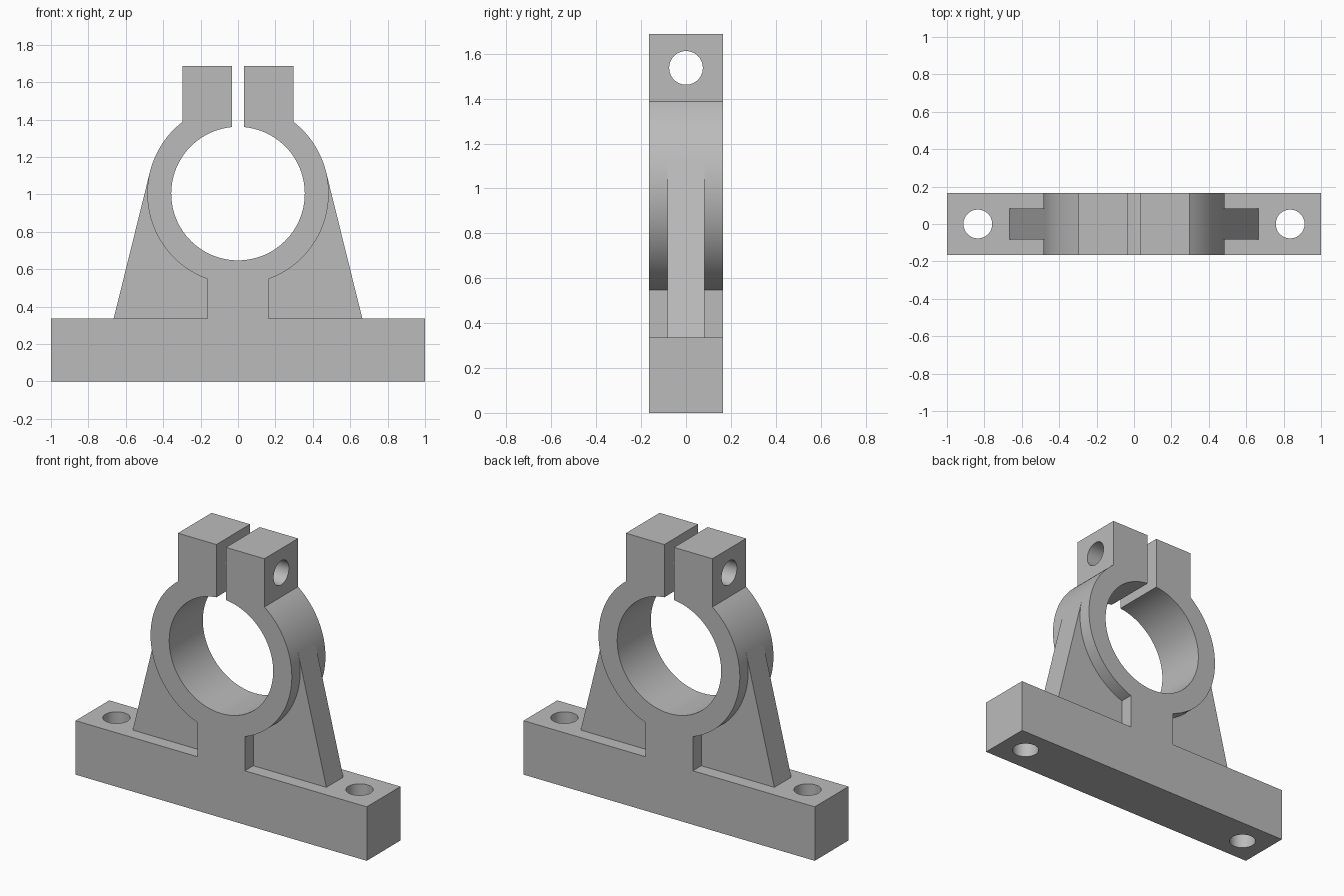
import bpy, bmesh, math
from mathutils import Matrix

cube = bpy.data.objects.get("Cube")
if cube:
    bpy.data.objects.remove(cube, do_unlink=True)

# Main dimensions
DEPTH, RIB_DEPTH = 0.33, 0.166
BASE_TOP, STEM_X = 0.335, 0.163
CENTRE_Z, R_IN, R_OUT = 1.004, 0.357, 0.485
SLIT, LUG_X, TOP = 0.033, 0.297, 1.687
RIB_FOOT = 0.665

metal = bpy.data.materials.new("plain_grey")
metal.use_nodes = True
GREY = (0.5, 0.5, 0.5, 1)
metal.diffuse_color = GREY
metal.node_tree.nodes["Principled BSDF"].inputs["Base Color"].default_value = GREY


def finish(name, bm):
    bmesh.ops.recalc_face_normals(bm, faces=bm.faces)
    mesh = bpy.data.meshes.new(name)
    bm.to_mesh(mesh)
    bm.free()
    mesh.materials.append(metal)
    ob = bpy.data.objects.new(name, mesh)
    bpy.context.collection.objects.link(ob)
    return ob


def prism(name, outline, depth):
    """Extrude an x-z outline along y, centred on y = 0."""
    bm = bmesh.new()
    face = bm.faces.new([bm.verts.new((x, -depth / 2, z)) for x, z in outline])
    out = bmesh.ops.extrude_face_region(bm, geom=[face])
    moved = [v for v in out["geom"] if isinstance(v, bmesh.types.BMVert)]
    bmesh.ops.translate(bm, verts=moved, vec=(0, depth, 0))
    return finish(name, bm)


def rod(name, radius, length, location, axis="Z"):
    bm = bmesh.new()
    turn = Matrix.Rotation(math.pi / 2, 4, "Y") if axis == "X" else Matrix()
    bmesh.ops.create_cone(bm, cap_ends=True, segments=48, radius1=radius, radius2=radius,
                          depth=length, matrix=Matrix.Translation(location) @ turn)
    return finish(name, bm)


def arc(radius, start, end, steps):
    angles = [start + (end - start) * i / steps for i in range(steps + 1)]
    return [(radius * math.cos(a), CENTRE_Z + radius * math.sin(a)) for a in angles]


def combine(target, tool, operation):
    bpy.context.view_layer.objects.active = target
    mod = target.modifiers.new(operation.lower(), "BOOLEAN")
    mod.operation, mod.object, mod.solver = operation, tool, "EXACT"
    bpy.ops.object.modifier_apply(modifier=mod.name)
    bpy.data.objects.remove(tool, do_unlink=True)


# Clamp body: base, stem, split ring and lugs in one outline
half = [(1, 0), (1, BASE_TOP), (STEM_X, BASE_TOP)]
half += arc(R_OUT, -math.acos(STEM_X / R_OUT), math.acos(LUG_X / R_OUT), 48)
half += [(LUG_X, TOP), (SLIT, TOP)]
half += arc(R_IN, math.acos(SLIT / R_IN), -math.pi / 2, 56)
outline = half + [(-x, z) for x, z in reversed(half[:-1])]
body = prism("clamp_bracket", outline, DEPTH)

# Side ribs run tangent to the ring, with their inner edges buried in the body
drop = CENTRE_Z - BASE_TOP
tangent = math.acos(R_OUT / math.hypot(RIB_FOOT, drop)) - math.atan2(drop, RIB_FOOT)
rib = [(0.12, BASE_TOP - 0.05), (RIB_FOOT, BASE_TOP - 0.05), (RIB_FOOT, BASE_TOP)]
rib += arc(R_OUT, tangent, tangent, 1)[:1]
rib += arc(0.42, tangent, -math.acos(0.12 / 0.42), 24)
for side in (-1, 1):
    combine(body, prism("side_rib", [(side * x, z) for x, z in rib], RIB_DEPTH), "UNION")

# Mounting holes through the base and clamping hole through both lugs
for side in (-1, 1):
    combine(body, rod("mounting_hole", 0.077, 1, (side * 0.835, 0, 0.2)), "DIFFERENCE")
combine(body, rod("clamp_hole", 0.075, 1, (0, 0, 1.537), "X"), "DIFFERENCE")

# Smooth bores and ring, sharp corners
bpy.ops.object.select_all(action="DESELECT")
body.select_set(True)
bpy.context.view_layer.objects.active = body
bpy.ops.object.shade_smooth_by_angle(angle=math.radians(25))
